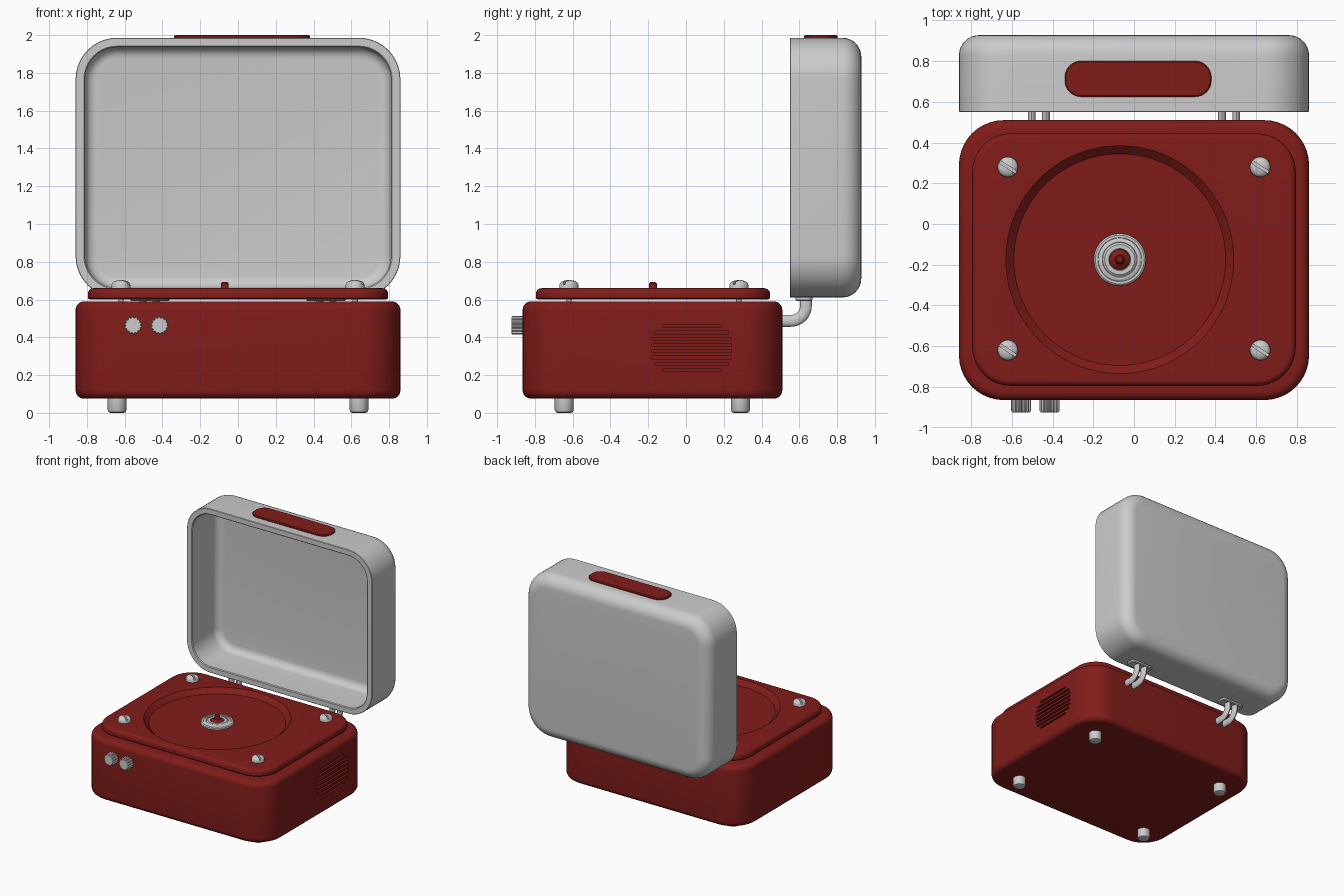
import bpy, bmesh, math
from mathutils import Matrix

if "Cube" in bpy.data.objects:
    bpy.data.objects.remove(bpy.data.objects["Cube"])

red = bpy.data.materials.new("dark_red")
red.diffuse_color = (0.22, 0.012, 0.01, 1)
red.use_nodes = True
red.node_tree.nodes["Principled BSDF"].inputs["Base Color"].default_value = red.diffuse_color
FACE_FRONT = Matrix.Rotation(math.pi / 2, 4, 'X')   # local z -> world -y


def finish(name, bm, mat=None, matrix=Matrix(), smooth=True):
    bmesh.ops.remove_doubles(bm, verts=bm.verts, dist=1e-5)
    bmesh.ops.transform(bm, matrix=matrix, verts=bm.verts)
    bmesh.ops.recalc_face_normals(bm, faces=bm.faces)
    me = bpy.data.meshes.new(name)
    bm.to_mesh(me)
    bm.free()
    ob = bpy.data.objects.new(name, me)
    bpy.context.collection.objects.link(ob)
    if mat:
        me.materials.append(mat)
    if smooth:
        shade(ob)
    return ob


def activate(ob):
    bpy.ops.object.select_all(action='DESELECT')
    ob.select_set(True)
    bpy.context.view_layer.objects.active = ob


def shade(ob):
    activate(ob)
    bpy.ops.object.shade_smooth_by_angle(angle=math.radians(35))


def skin(bm, rings):
    """Join rings of points into a closed skin with end caps."""
    loops = [[bm.verts.new(p) for p in ring] for ring in rings]
    n = len(loops[0])
    for a, b in zip(loops, loops[1:]):
        for i in range(n):
            bm.faces.new((a[i], a[(i + 1) % n], b[(i + 1) % n], b[i]))
    bm.faces.new(loops[0])
    bm.faces.new(loops[-1])


def rounded_ring(hx, hy, r, z, seg=10):
    pts = []
    for k, (sx, sy) in enumerate(((1, 1), (-1, 1), (-1, -1), (1, -1))):
        for i in range(seg + 1):
            a = math.pi / 2 * (k + i / seg)
            pts.append((sx * (hx - r) + r * math.cos(a), sy * (hy - r) + r * math.sin(a), z))
    return pts


def arc(r, z_flat, up, seg=6, start=0.0):
    """(inset, z) rows of a rounded edge, flat face first."""
    return [(start + r * (1 - math.sin(math.pi / 2 * i / seg)),
             z_flat - up * r * (1 - math.cos(math.pi / 2 * i / seg))) for i in range(seg + 1)]


def slab(name, hx, hy, r, rows, centre, mat=None, rot=Matrix()):
    bm = bmesh.new()
    skin(bm, [rounded_ring(hx - d, hy - d, max(r - d, 0.005), z) for d, z in rows])
    return finish(name, bm, mat, Matrix.Translation(centre) @ rot)


def lathe(name, profile, centre, mat=None, rot=Matrix(), steps=32, flute=1.0):
    bm = bmesh.new()
    rings = []
    for r, z in profile:
        ring = []
        for i in range(steps):
            q = r * (flute if i % 4 < 2 else 1)
            a = 2 * math.pi * i / steps
            ring.append((q * math.cos(a), q * math.sin(a), z))
        rings.append(ring)
    skin(bm, rings)
    return finish(name, bm, mat, Matrix.Translation(centre) @ rot)


def boxes(name, items):
    """Boxes given as (centre, size, turn about z)."""
    bm = bmesh.new()
    for c, s, turn in items:
        m = Matrix.Translation(c) @ Matrix.Rotation(turn, 4, 'Z') @ Matrix.Diagonal((*s, 1))
        bmesh.ops.create_cube(bm, size=1, matrix=m)
    return finish(name, bm, smooth=False)


def cut(ob, cutter):
    cutter.hide_render = True
    mod = ob.modifiers.new("cut", 'BOOLEAN')
    mod.operation, mod.solver, mod.object = 'DIFFERENCE', 'EXACT', cutter
    activate(ob)
    bpy.ops.object.modifier_apply(modifier=mod.name)
    bpy.data.objects.remove(cutter)
    shade(ob)


# case body with vent slots on the right side
body = slab("case_body", 0.86, 0.6875, 0.22,
            arc(0.045, 0.075, -1) + arc(0.045, 0.59, 1)[::-1], (0, -0.1775, 0), red)
slots = []
for k in range(8):
    z = 0.226 + 0.0333 * k
    edge = min(k, 7 - k)
    slots.append(((0.86, 0.03, z), (0.05, 0.42 - (0.11, 0.03, 0, 0)[edge], 0.015), 0))
cut(body, boxes("vent_cutter", slots))

# deck plate with a shallow round platter recess
PX, PY = -0.07, -0.175
deck = slab("deck_plate", 0.795, 0.62, 0.19,
            [(0.01, 0.6), (0, 0.608)] + arc(0.03, 0.66, 1)[::-1], (0, -0.175, 0), red)
cut(deck, lathe("recess_cutter", [(0.52, 0.622), (0.56, 0.66), (0.56, 0.7)], (PX, PY, 0), red, steps=96))

# platter hub and spindle
lathe("platter_hub", [(0.128, 0.618), (0.128, 0.634), (0.12, 0.64), (0.108, 0.64), (0.106, 0.636),
                      (0.096, 0.642), (0.086, 0.642), (0.084, 0.638), (0.074, 0.646),
                      (0.054, 0.646), (0.05, 0.63)], (PX, PY, 0), steps=48)
lathe("spindle", [(0.05, 0.62), (0.05, 0.64), (0.042, 0.648), (0.024, 0.656), (0.021, 0.662),
                  (0.021, 0.684), (0.014, 0.692), (0.004, 0.694)], (PX, PY, 0), red)

# slotted screws in the deck corners
for x in (-0.62, 0.62):
    for y in (-0.62, 0.28):
        screw = lathe("deck_screw", [(0.015, 0.58), (0.015, 0.65), (0.05, 0.65), (0.05, 0.678),
                                     (0.045, 0.69), (0.033, 0.698), (0.015, 0.702), (0.003, 0.703)], (x, y, 0))
        cut(screw, boxes("slot_cutter", [((x, y, 0.695), (0.14, 0.014, 0.03), math.radians(-33))]))

# feet
for x in (-0.64, 0.64):
    for y in (-0.645, 0.288):
        lathe("foot", [(0.036, 0), (0.045, 0.004), (0.05, 0.015), (0.05, 0.085)], (x, y, 0))

# fluted control knobs
for x in (-0.555, -0.415):
    lathe("control_knob", [(0.049, -0.01), (0.049, 0.055), (0.044, 0.063), (0.036, 0.063)],
          (x, -0.862, 0.463), None, FACE_FRONT, steps=56, flute=0.87)

# hollow lid standing open behind the deck
lid_rows = arc(0.1, -0.928, -1, 8)
lid_rows += [(0, -0.553), (0.003, -0.55), (0.044, -0.55), (0.05, -0.556)]
lid_rows += arc(0.06, -0.88, -1, 6, 0.05)[::-1]
slab("lid", 0.86, 0.6875, 0.22, lid_rows, (0, 0, 1.2985), None, FACE_FRONT)

# handle plate on the lid edge
slab("handle_plate", 0.36, 0.088, 0.08, [(0, 1.97), (0, 1.994), (0.006, 2.0)], (0.02, 0.713, 0), red)

# paired hinge hooks with their mounting plates
for side in (-1, 1):
    slab("hinge_plate", 0.105, 0.045, 0.03, [(0.006, 0.592), (0, 0.598), (0, 0.63)], (side * 0.467, 0.625, 0))
    for x in (0.4325, 0.5025):
        path = [(0.48, 0.487)]
        path += [(0.555 + 0.08 * math.sin(a), 0.567 - 0.08 * math.cos(a))
                 for a in (math.pi / 2 * i / 10 for i in range(11))]
        path += [(0.635, 0.62)]
        rings = []
        for i, (y, z) in enumerate(path):
            t = math.pi / 2 * min(max((i - 1) / 10, 0), 1)
            ring = []
            for j in range(16):
                b = 2 * math.pi * j / 16
                o = 0.031 * math.cos(b)
                ring.append((side * x + 0.019 * math.sin(b), y + o * math.sin(t), z - o * math.cos(t)))
            rings.append(ring)
        bm = bmesh.new()
        skin(bm, rings)
        finish("hinge_hook", bm)
